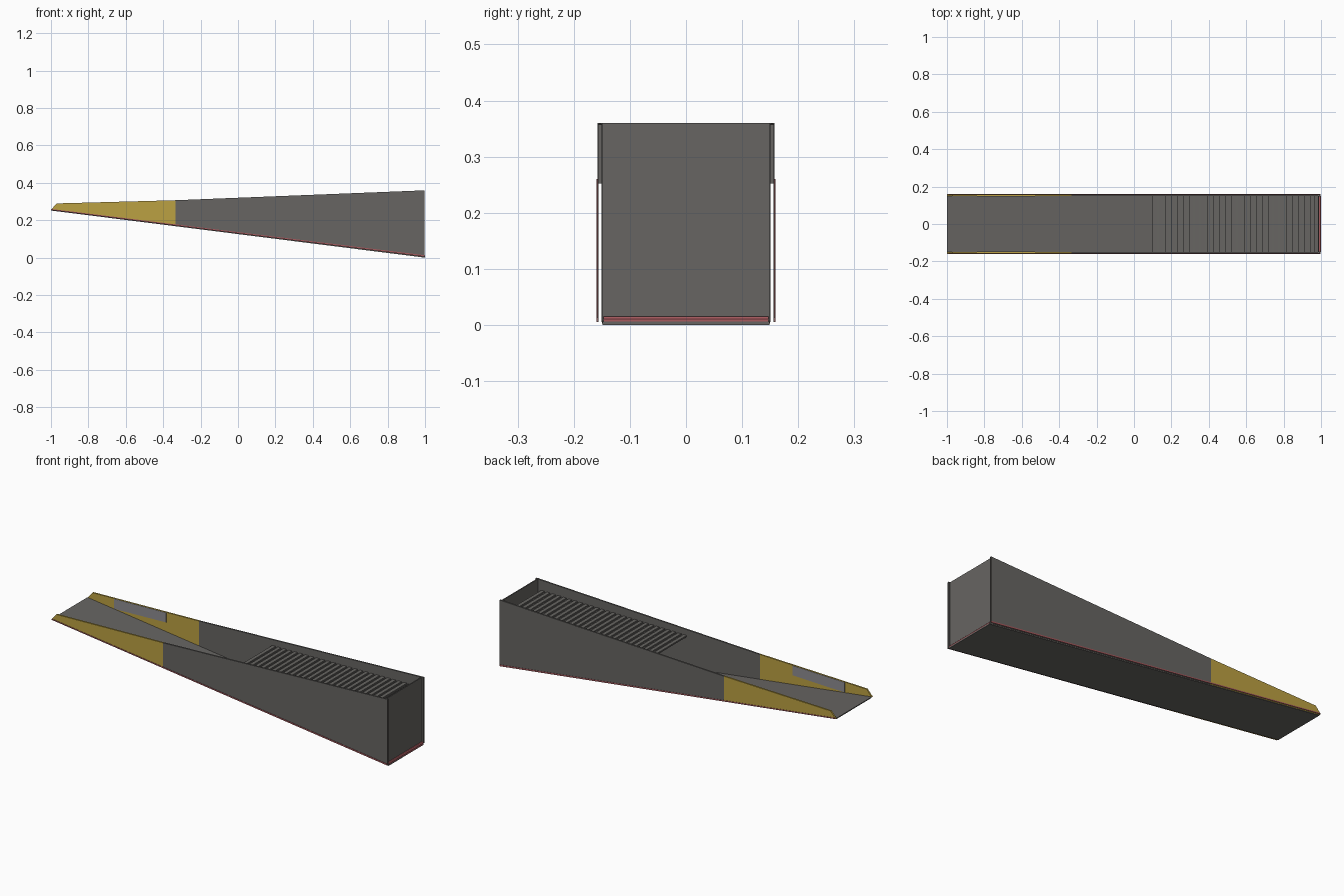
import bpy, bmesh

if "Cube" in bpy.data.objects:
    bpy.data.objects.remove(bpy.data.objects["Cube"])

def material(name, rgb):
    m = bpy.data.materials.new(name)
    m.diffuse_color = (*rgb, 1)
    m.use_nodes = True
    m.node_tree.nodes["Principled BSDF"].inputs["Base Color"].default_value = m.diffuse_color
    return m

GREY = material("dark grey steel", (0.135, 0.13, 0.122))
YELLOW = material("safety yellow", (0.50, 0.355, 0.055))
RED = material("red trim", (0.38, 0.10, 0.11))
PALE = material("pale grey plate", (0.27, 0.26, 0.28))

def finish(name, bm, mat):
    bmesh.ops.recalc_face_normals(bm, faces=bm.faces)
    me = bpy.data.meshes.new(name)
    bm.to_mesh(me)
    bm.free()
    me.materials.append(mat)
    ob = bpy.data.objects.new(name, me)
    bpy.context.collection.objects.link(ob)
    return ob

def extrude_profile(name, pts, y0, y1, mat):
    """Solid from an xz outline, running from y0 to y1."""
    bm = bmesh.new()
    face = bm.faces.new([bm.verts.new((x, y0, z)) for x, z in pts])
    new = bmesh.ops.extrude_face_region(bm, geom=[face])["geom"]
    bmesh.ops.translate(bm, vec=(0, y1 - y0, 0),
                        verts=[v for v in new if isinstance(v, bmesh.types.BMVert)])
    return finish(name, bm, mat)

def bottom(x):
    return 0.255 - 0.125 * (x + 1)

def top(x):
    if x < -0.335:
        return 0.29 + (x + 0.97) * 0.0268
    return 0.307 + (x + 0.335) * 0.0397

SPLIT, END = -0.335, 0.998
nose = [(-1, bottom(-1)), (SPLIT, bottom(SPLIT)), (SPLIT, top(SPLIT)), (-0.97, top(-0.97))]
rear = [(SPLIT, bottom(SPLIT)), (END, bottom(END)), (END, top(END)), (SPLIT, top(SPLIT))]

def hollow_wall(name, pts, s, mat):
    """Two thin skins joined by a top cap, open below and at the ends."""
    extrude_profile(name + "_outer", pts, s * 0.156, s * 0.1575, mat)
    extrude_profile(name + "_inner", pts, s * 0.149, s * 0.1505, mat)
    a, b = sorted(pts, key=lambda p: p[1] - bottom(p[0]))[2:]
    cap = [a, b, (b[0], b[1] - 0.002), (a[0], a[1] - 0.002)]
    extrude_profile(name + "_cap", cap, s * 0.149, s * 0.1575, mat)

for side, s in (("front", -1), ("back", 1)):
    hollow_wall(side + "_nose_wall", nose, s, YELLOW)
    hollow_wall(side + "_rear_wall", rear, s, GREY)
    # sloped tip of the nose
    extrude_profile(side + "_nose_tip", [(-1, 0.255), (-0.97, 0.29), (-0.967, 0.288), (-0.995, 0.255)],
                    s * 0.149, s * 0.1575, YELLOW)
    # red strip along the lower edge
    extrude_profile(side + "_red_strip",
                    [(-1, bottom(-1)), (END, bottom(END)),
                     (END, bottom(END) + 0.008), (-0.995, bottom(-1) + 0.005)],
                    s * 0.1575, s * 0.1592, RED)
    # pale plate inside the nose
    extrude_profile(side + "_inner_plate",
                    [(-0.84, 0.238), (-0.53, 0.248), (-0.53, 0.300), (-0.84, 0.292)],
                    s * 0.1475, s * 0.149, PALE)

# sloping floor
extrude_profile("floor", [(-1, 0.252), (1, 0), (1, 0.006), (-1, 0.257)], -0.149, 0.149, GREY)

# ribbed deck: corrugated sheet with raised slats
pts = []
count, x0, pitch = 27, 0.10, 0.0325
for i in range(count):
    x = x0 + i * pitch
    z = 0.285 + 0.012 * i / count
    pts += [(x, z), (x, z + 0.008), (x + pitch * 0.6, z + 0.008), (x + pitch * 0.6, z)]
bm = bmesh.new()
rows = [[bm.verts.new((x, y, z)) for x, z in pts] for y in (-0.149, 0.149)]
for i in range(len(pts) - 1):
    bm.faces.new((rows[0][i], rows[0][i + 1], rows[1][i + 1], rows[1][i]))
finish("ribbed_deck", bm, GREY)

# end panels and red end bar
extrude_profile("upper_end_panel", [(0.984, 0.252), (0.99, 0.252), (0.99, 0.36), (0.984, 0.36)], -0.1575, 0.1575, GREY)
extrude_profile("lower_end_panel", [(0.984, 0.003), (0.99, 0.003), (0.99, 0.252), (0.984, 0.252)], -0.15, 0.15, GREY)
extrude_profile("red_end_bar", [(0.985, 0.003), (1, 0.003), (1, 0.011), (0.996, 0.015), (0.985, 0.015)], -0.147, 0.147, RED)
